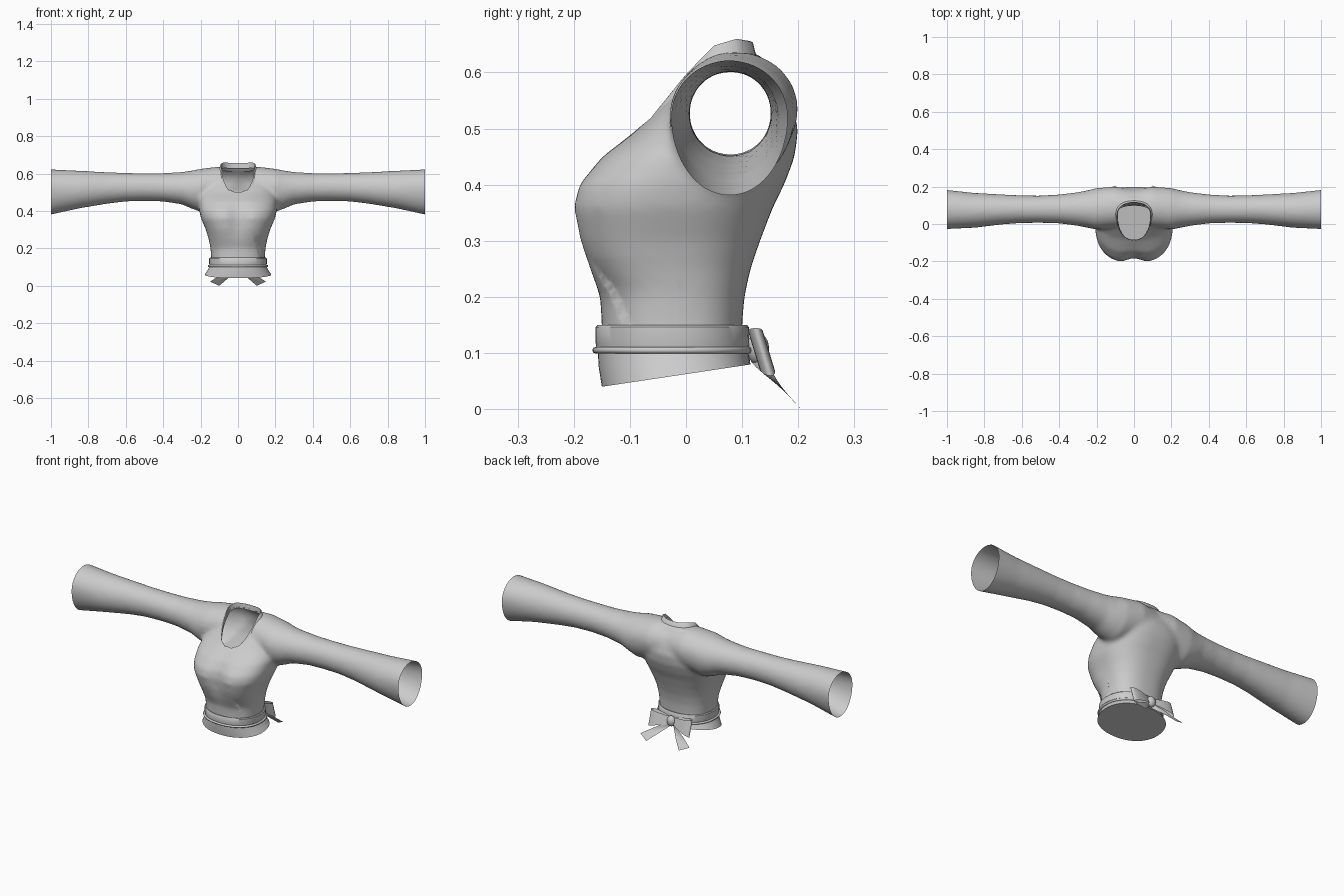
import bpy, bmesh, math
from mathutils import Vector

if "Cube" in bpy.data.objects:
    bpy.data.objects.remove(bpy.data.objects["Cube"])

TAU = math.tau


def interp(table, v):
    """Linear lookup in a list of (key, value) pairs."""
    if v <= table[0][0]:
        return table[0][1]
    for (a, p), (b, q) in zip(table, table[1:]):
        if v <= b:
            return p + (q - p) * (v - a) / (b - a)
    return table[-1][1]


def spow(v, e):
    return math.copysign(abs(v) ** e, v)


def loft(bm, rings, closed=True, cap_start=False, cap_end=False):
    vs = [[bm.verts.new(p) for p in r] for r in rings]
    n = len(vs[0])
    for a, b in zip(vs, vs[1:]):
        for i in range(n if closed else n - 1):
            j = (i + 1) % n
            bm.faces.new((a[i], a[j], b[j], b[i]))
    if cap_start:
        bm.faces.new(vs[0][::-1])
    if cap_end:
        bm.faces.new(vs[-1])


def finish(bm, name, angle=40):
    bmesh.ops.recalc_face_normals(bm, faces=bm.faces)
    me = bpy.data.meshes.new(name)
    bm.to_mesh(me)
    bm.free()
    ob = bpy.data.objects.new(name, me)
    bpy.context.collection.objects.link(ob)
    bpy.ops.object.select_all(action='DESELECT')
    ob.select_set(True)
    bpy.context.view_layer.objects.active = ob
    bpy.ops.object.shade_smooth_by_angle(angle=math.radians(angle))
    return ob


def oval(hw, y0, y1, z, e=1.0, n=64, slope=0.0, cleft=0.0):
    """Horizontal ring; slope tilts it, cleft dents the front centre."""
    c, h = (y0 + y1) / 2, (y1 - y0) / 2
    pts = []
    for i in range(n):
        t = TAU * i / n
        x, y = hw * spow(math.cos(t), e), c + h * spow(math.sin(t), e)
        if math.sin(t) < 0:
            y += cleft * math.exp(-(x / 0.05) ** 2)
        pts.append((x, y, z + slope * (y - y0)))
    return pts


# Torso solid: z, half width, front y, back y, front dent
torso = [(0.08, .145, -.15, .10, 0), (.15, .143, -.15, .10, 0), (.20, .147, -.153, .104, 0),
         (.25, .157, -.177, .115, .008), (.30, .172, -.198, .132, .02), (.36, .198, -.21, .155, .028),
         (.40, .207, -.20, .175, .025), (.45, .21, -.155, .194, .01), (.50, .20, -.085, .20, 0),
         (.55, .19, -.035, .187, 0), (.60, .16, .01, .155, 0), (.635, .11, .045, .13, 0)]
bm = bmesh.new()
loft(bm, [oval(w, a, b, z, .8, cleft=d) for z, w, a, b, d in torso], True, True, True)

# Sleeve solid running through the shoulders: x, low z, high z, front y, back y
half = [(0, .43, .63, -.01, .185), (.1, .42, .637, -.02, .20), (.2, .395, .625, -.03, .192),
        (.25, .413, .615, -.02, .18), (.3, .435, .608, -.01, .17), (.4, .45, .602, .003, .158),
        (.5, .453, .602, .006, .152), (.6, .45, .603, .005, .153), (.7, .438, .607, -.002, .158),
        (.85, .413, .615, -.02, .166), (1.0, .38, .622, -.027, .182), (1.05, .37, .624, -.028, .186)]


def sleeve_ring(x, z0, z1, y0, y1, n=48):
    zc = z1 - min(.10, (z1 - z0) / 2)
    pts = []
    for i in range(n):
        t = TAU * i / n
        s = math.sin(t)
        pts.append((x, (y0 + y1) / 2 + (y1 - y0) / 2 * math.cos(t),
                    zc + s * ((z1 - zc) if s > 0 else (zc - z0))))
    return pts


rows = [(-r[0],) + r[1:] for r in half[:0:-1]] + half
loft(bm, [sleeve_ring(*r) for r in rows], True, True, True)

# Fuse torso and sleeves into one smooth skin
src = finish(bm, "body_source")
rm = src.modifiers.new("fuse", 'REMESH')
rm.mode, rm.voxel_size = 'VOXEL', 0.009
sm = src.modifiers.new("soften", 'SMOOTH')
sm.factor, sm.iterations = 0.5, 14
bpy.context.view_layer.update()
fused = bpy.data.meshes.new_from_object(src.evaluated_get(bpy.context.evaluated_depsgraph_get()))
bpy.data.objects.remove(src)
bm = bmesh.new()
bm.from_mesh(fused)
bpy.data.meshes.remove(fused)

# Open the cuffs and the waist
for co, no in (((1, 0, 0), (1, 0, 0)), ((-1, 0, 0), (-1, 0, 0)), ((0, 0, .11), (0, 0, -1))):
    bmesh.ops.bisect_plane(bm, geom=bm.verts[:] + bm.edges[:] + bm.faces[:],
                           plane_co=co, plane_no=no, clear_outer=True)


# Open the neckline
def in_neck(p):
    s = (p.y - .05) / (.06 if p.y > .05 else .135)
    return p.z > .44 and abs(s) < 1 and abs(p.x) < .09 * (1 - s * s) ** .4


bmesh.ops.delete(bm, geom=[f for f in bm.faces if in_neck(f.calc_center_median())], context='FACES')

# Step of the wrapped front panel near the waist
for v in bm.verts:
    if v.co.z < .27 and v.co.y < -.02 and v.co.x > .148 - (v.co.z - .15) * .3 - .03:
        v.co.y += .009 * min(1, (.27 - v.co.z) / .05)
finish(bm, "wrap_top_body", 50)

# Collar band following the neckline
rim = [(-.085, .49), (-.05, .535), (0, .597), (.05, .648), (.09, .66), (.12, .655)]


def collar_ring(grow, drop, n=56):
    pts = []
    for i in range(n):
        t = TAU * i / n
        s = math.sin(t)
        y = .05 + s * (.065 if s > 0 else .135)
        k = max(0, min(1, (y + .085) / .12))
        pts.append(((.09 + grow) * spow(math.cos(t), .8), y + grow * s * (1 if s > 0 else .3),
                    interp(rim, y) - drop * (.35 + .65 * k)))
    return pts


bm = bmesh.new()
loft(bm, [collar_ring(-.003, .03), collar_ring(0, 0), collar_ring(.004, .002),
          collar_ring(.01, .025), collar_ring(.03, .045)])
finish(bm, "collar", 50)

# Waist sash
bm = bmesh.new()
loft(bm, [oval(.138, -.147, .098, .146, .9), oval(.15, -.158, .109, .150, .9),
          oval(.154, -.161, .112, .146, .9), oval(.154, -.161, .113, .118, .9),
          oval(.150, -.158, .111, .10, .9)])
finish(bm, "sash")

# Cord around the sash
bm = bmesh.new()
loft(bm, [oval(.156 + .006 * math.cos(TAU * k / 8), -.161 - .006 * math.cos(TAU * k / 8),
               .112 + .005 * math.cos(TAU * k / 8), .105 + .006 * math.sin(TAU * k / 8), .9)
          for k in range(9)])
bmesh.ops.remove_doubles(bm, verts=bm.verts, dist=1e-5)
finish(bm, "sash_cord", 60)

# Flared hem below the sash, closed underneath
bm = bmesh.new()
loft(bm, [oval(.150, -.157, .110, .108, .92), oval(.160, -.156, .112, .078, .92, slope=.07),
          oval(.178, -.150, .115, .040, .92, slope=.15)], cap_end=True)
finish(bm, "hem")

# Bow loops: a flattened band widening away from the knot
for side, tag in ((1, "right"), (-1, "left")):
    bm = bmesh.new()
    across = Vector((0, .026, -.085))
    rows = []
    for k in range(5):
        w = k / 4 - .5
        ring = []
        for i in range(24):
            t = TAU * i / 24
            u = (1 - math.cos(t)) / 2
            base = Vector((side * (.01 + .115 * u), .128 + .009 * u + .017 * math.sin(t) * u ** .5,
                           .113 - .011 * u))
            ring.append(base + across * w * (.4 + .6 * u))
        rows.append(ring)
    loft(bm, rows)
    finish(bm, "bow_loop_" + tag, 60)

    # Bow tail: a widening ribbon hanging from the knot
    bm = bmesh.new()
    a0, a1 = Vector((side * .02, .125, .10)), Vector((side * .15, .185, .022))
    b0, b1 = Vector((side * .0, .12, .085)), Vector((side * .10, .205, .0))
    rows = []
    for k in range(9):
        f = k / 8
        a, b = a0.lerp(a1, f), b0.lerp(b1, f)
        rows.append([a.lerp(b, g / 4) + Vector((0, .006 * math.sin(f * 5 + g) * (1 - f), 0))
                     for g in range(5)])
    loft(bm, rows, closed=False)
    finish(bm, "bow_tail_" + tag, 60)

# Bow knot
bm = bmesh.new()
bmesh.ops.create_uvsphere(bm, u_segments=20, v_segments=12, radius=1)
for v in bm.verts:
    v.co = Vector((v.co.x * .024, .128 + v.co.y * .02, .108 + v.co.z * .028))
finish(bm, "bow_knot", 60)
